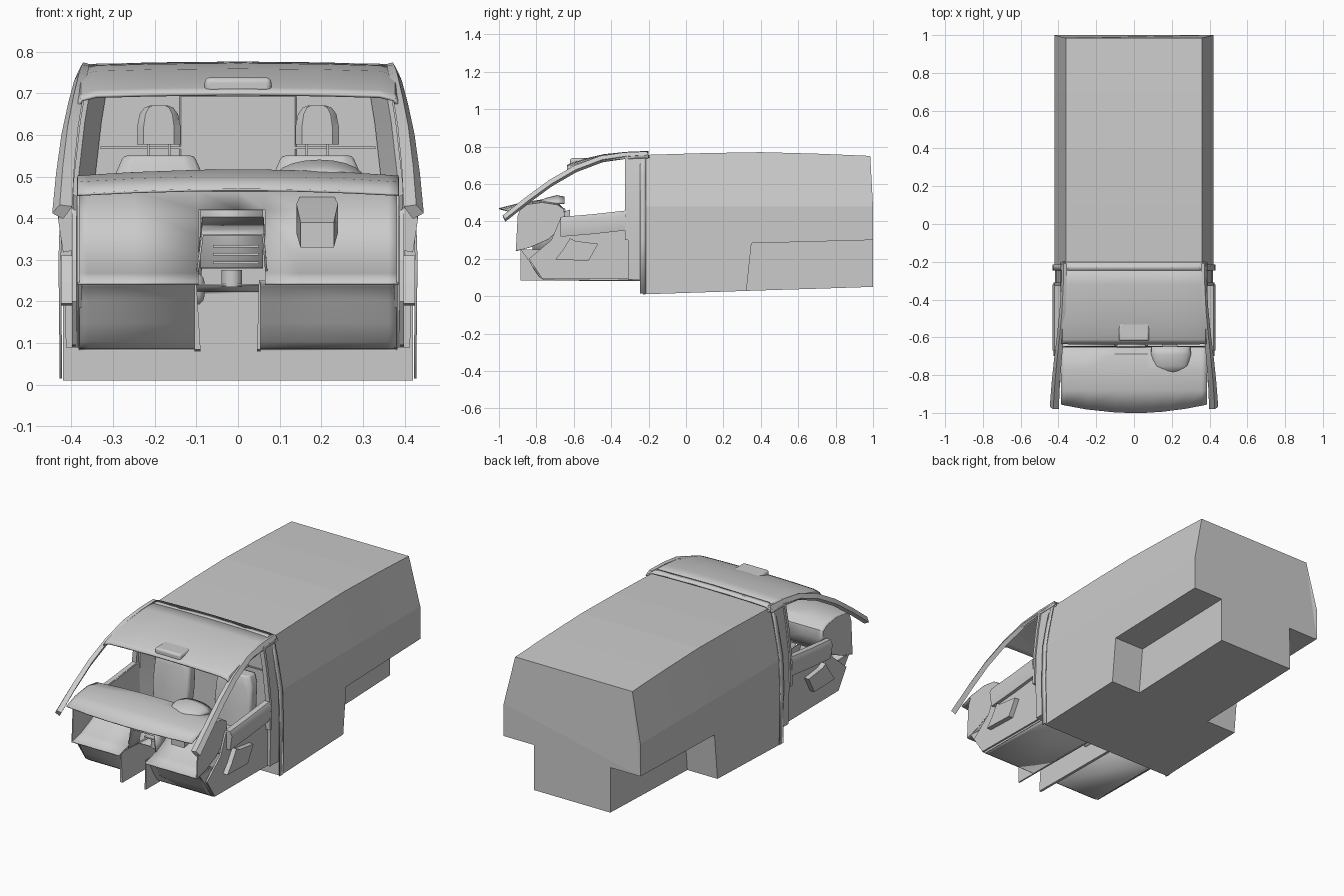
import bpy, bmesh, math
from mathutils import Vector

if "Cube" in bpy.data.objects:
    bpy.data.objects.remove(bpy.data.objects["Cube"])


def loft(name, rows, closed=False, cap=False, thick=0.0, smooth=True, drop=None):
    """Skin a list of equal-length point rows into one object."""
    bm = bmesh.new()
    vs = [[bm.verts.new(p) for p in r] for r in rows]
    n = len(rows[0])
    for a, b in zip(vs, vs[1:]):
        for i in range(n if closed else n - 1):
            j = (i + 1) % n
            bm.faces.new((a[i], a[j], b[j], b[i]))
    if cap:
        bm.faces.new(vs[0][::-1])
        bm.faces.new(vs[-1])
    bmesh.ops.recalc_face_normals(bm, faces=bm.faces)
    if drop:
        gone = [f for f in bm.faces if drop(f.calc_center_median())]
        bmesh.ops.delete(bm, geom=gone, context='FACES')
    me = bpy.data.meshes.new(name)
    bm.to_mesh(me)
    bm.free()
    ob = bpy.data.objects.new(name, me)
    bpy.context.collection.objects.link(ob)
    if thick:
        m = ob.modifiers.new("thickness", 'SOLIDIFY')
        m.thickness, m.offset = thick, 0
    if smooth:
        bpy.ops.object.select_all(action='DESELECT')
        bpy.context.view_layer.objects.active = ob
        ob.select_set(True)
        bpy.ops.object.shade_smooth_by_angle(angle=math.radians(35))
    return ob


def side_plate(name, outline, x0, x1, smooth=False):
    """Extrude a (y, z) outline from x0 to x1."""
    return loft(name, [[(x, y, z) for y, z in outline] for x in (x0, x1)], True, True, smooth=smooth)


def bevel(ob, width, segments=3):
    m = ob.modifiers.new("bevel", 'BEVEL')
    m.width, m.segments = width, segments
    return ob


def block(name, x0, x1, y0, y1, z0, z1, width=0.0):
    ob = side_plate(name, [(y0, z0), (y1, z0), (y1, z1), (y0, z1)], x0, x1, smooth=width > 0)
    return bevel(ob, width) if width else ob


def lerp(a, b, t):
    return a + (b - a) * t


# cargo body: lofted six-sided hull with wheel notches cut from the rear corners
def section(y, zb, zt):
    t = 0.015 if y > 0.9 else 0
    half = [(0.42, y, zb), (0.42, y, 0.48), (0.36, y - t, zt)]
    return half + [(-x, yy, z) for x, yy, z in half[::-1]]

body = loft("cargo_body", [section(-0.23, 0.01, 0.755), section(0.1, 0.021, 0.765),
                           section(0.4, 0.031, 0.77), section(0.7, 0.04, 0.762),
                           section(1.0, 0.05, 0.75)], True, True, smooth=False)
cutters = []
for s in (-1, 1):
    c = side_plate("notch_cutter", [(0.31, -0.1), (1.1, -0.1), (1.1, 0.303), (0.35, 0.283)], s * 0.235, s * 0.6)
    c.hide_render = True
    m = body.modifiers.new("notch", 'BOOLEAN')
    m.operation, m.object, m.solver = 'DIFFERENCE', c, 'EXACT'
    cutters.append(c)
bpy.context.view_layer.update()
body.data = bpy.data.meshes.new_from_object(body.evaluated_get(bpy.context.evaluated_depsgraph_get()))
body.modifiers.clear()
for c in cutters:
    bpy.data.objects.remove(c)

# hoop joining cab and cargo body
hoop = [(0.425, 0.015), (0.428, 0.3), (0.422, 0.49), (0.395, 0.64), (0.37, 0.755), (0.34, 0.768), (0, 0.773)]
hoop += [(-x, z) for x, z in hoop[-2::-1]]
loft("body_hoop", [[(x, y, z) for x, z in hoop] for y in (-0.245, -0.215)], thick=0.006)

# bulkhead raised panel
bevel(block("bulkhead_panel", -0.14, 0.14, -0.236, -0.228, 0.22, 0.695), 0.003, 1)
block("bulkhead_rib", -0.33, 0.33, -0.236, -0.229, 0.566, 0.572)

# roof lining
xs = [-0.385, -0.375, -0.34, -0.2, 0, 0.2, 0.34, 0.375, 0.385]
roof_line = [(-0.20, 0.772), (-0.32, 0.768), (-0.44, 0.755), (-0.54, 0.732), (-0.61, 0.71), (-0.635, 0.698)]
loft("roof_lining", [[(x, y, z - 0.05 * x * x - (0.025 if abs(x) > 0.38 else 0.007 if abs(x) > 0.37 else 0))
                      for x in xs] for y, z in roof_line], thick=0.008)
block("roof_console", -0.08, 0.08, -0.62, -0.52, 0.70, 0.738, 0.012)

# dashboard shell, open to the front, with a gap for the centre stack
def dash_row(x):
    q = (x / 0.385) ** 2
    pts = [(-1.0 + 0.045 * q, 0.468 - 0.012 * q), (-0.88, 0.498 - 0.014 * q), (-0.77, 0.514 - 0.015 * q),
           (-0.69, 0.502 - 0.015 * q), (-0.655, 0.465), (-0.65, 0.42), (-0.675, 0.36),
           (-0.74, 0.305), (-0.83, 0.265), (-0.91, 0.243)]
    return [(x, y, z) for y, z in pts]

loft("dashboard", [dash_row(x) for x in (-0.385, -0.36, -0.25, -0.095, 0, 0.065, 0.15, 0.27, 0.36, 0.385)],
     thick=0.006, drop=lambda c: -0.09 < c.x < 0.06 and c.z < 0.4)
for s in (-1, 1):
    end = [(y, z) for x, y, z in dash_row(0.38)[1:]] + [(-0.90, 0.43)]
    side_plate("dash_end", end, s * 0.38, s * 0.386)

# instrument hood and steering column shroud
hood = []
for y, w, h in ((-0.80, 0.04, 0.005), (-0.75, 0.09, 0.028), (-0.69, 0.105, 0.043), (-0.65, 0.1, 0.035)):
    hood.append([(0.195 + w * math.cos(a * math.pi / 10), y, 0.495 + h * math.sin(a * math.pi / 10)) for a in range(11)])
loft("instrument_hood", hood, thick=0.005)
loft("column_shroud", [[(0.19 + sx * w, y, zc + sz * h) for sx, sz in ((-1, -1), (1, -1), (1, 1), (-1, 1))]
                       for y, w, zc, h in ((-0.80, 0.04, 0.36, 0.03), (-0.70, 0.05, 0.40, 0.035),
                                           (-0.62, 0.035, 0.435, 0.028))], True, True)

# centre stack: hollow tapered box with shelf slats and a cup holder
stack = [[(-0.10, y, 0.25), (-0.085, y, 0.37 + k), (0.06, y, 0.37 + k), (0.07, y, 0.25)]
         for y, k in ((-0.82, -0.01), (-0.73, 0.0), (-0.64, 0.03))]
loft("centre_stack", stack, thick=0.006)
loft("stack_face", [[(x, y, z) for x in (-0.09, 0.06)] for y, z in ((-0.65, 0.47), (-0.63, 0.39), (-0.66, 0.28))], thick=0.006)
for i in range(3):
    block("stack_slat", -0.06, 0.05, -0.74 + i * 0.02, -0.66, 0.29 + i * 0.02, 0.296 + i * 0.02)
cup = [[(-0.015 + r * math.cos(a * math.pi / 8), -0.70, 0), (0, 0, 0)][0] for r in (0.025,) for a in range(16)]
loft("cup_holder", [[(x, -0.70 + 0.025 * math.sin(i * math.pi / 8), z) for i, (x, y, _) in enumerate(cup)]
                    for z in (0.235, 0.275)], True, True)

# footwells, tunnel and sills
toe = [(-0.885, 0.25), (-0.865, 0.238), (-0.845, 0.205), (-0.815, 0.15), (-0.785, 0.105), (-0.76, 0.088), (-0.24, 0.085)]
for s, inner in ((-1, 0.10), (1, 0.05)):
    loft("footwell", [[(s * x, y, z) for y, z in toe] for x in (inner, 0.36, 0.38)], thick=0.005)
    wall = [(-0.885, 0.25), (-0.885, 0.085), (-0.24, 0.08), (-0.24, 0.22), (-0.7, 0.24)]
    loft("tunnel_wall", [[(s * lerp(inner, 0.045, min(1, (0.25 - z) * 5)) if s > 0 else -0.045 - (0.055 if z > 0.2 else 0.045), y, z)
                          for y, z in wall]] * 1 + [[(s * (inner + 0.004), y, z) for y, z in wall]], True, True, smooth=False)
    side_plate("sill_wall", [(-0.885, 0.25), (-0.765, 0.088), (-0.24, 0.085), (-0.24, 0.25)], s * 0.375, s * 0.383)
loft("tunnel_roof", [[(x, y, z) for x in (-0.10, 0.05)] for y, z in ((-0.72, 0.24), (-0.5, 0.225), (-0.24, 0.22))], thick=0.005)

for s in (-1, 1):
    # door trim, waist rail and pocket
    side_plate("door_trim", [(-0.67, 0.42), (-0.32, 0.455), (-0.24, 0.455), (-0.24, 0.09),
                             (-0.77, 0.095), (-0.84, 0.2), (-0.72, 0.30)], s * 0.388, s * 0.398)
    loft("waist_rail", [[(s * x, y, z + k) for x, k in ((0.392, -0.095), (0.42, -0.10), (0.432, -0.02), (0.42, 0.006), (0.394, 0.006))]
                        for y, z in ((-0.67, 0.418), (-0.5, 0.432), (-0.32, 0.452))], True, True)
    side_plate("door_pocket", [(-0.70, 0.195), (-0.66, 0.245), (-0.62, 0.31), (-0.59, 0.295), (-0.47, 0.28),
                               (-0.52, 0.19)], s * 0.396, s * 0.425)
    # windscreen pillar running up into the roof rail
    path = [(0.42, -0.98, 0.42), (0.413, -0.86, 0.515), (0.402, -0.73, 0.61), (0.388, -0.6, 0.685),
            (0.376, -0.46, 0.738), (0.37, -0.33, 0.757), (0.368, -0.21, 0.762)]
    loft("windscreen_pillar", [[(s * (x + dx * lerp(1, 0.5, i / 6)), y + dy, z + dz) for dx, dy, dz in
                                ((-0.022, 0, 0.008), (0.008, 0, 0.012), (0.026, 0.012, -0.008), (0.0, 0.014, -0.022))]
                               for i, (x, y, z) in enumerate(path)], True, True)
    # rear door post and its narrow front seal
    post = [(0.405, 0.09), (0.41, 0.3), (0.405, 0.48), (0.388, 0.63), (0.368, 0.752)]
    loft("door_post", [[(s * (x + dx), y, z) for dx, y in ((-0.02, -0.31), (0.008, -0.31), (0.008, -0.235), (-0.06, -0.235))]
                       for x, z in post], True, True)
    loft("door_seal", [[(s * (x + dx), y, z) for dx, y in ((-0.01, -0.327), (0.016, -0.327), (0.016, -0.31), (-0.01, -0.31))]
                       for x, z in post[1:]], True, True)

    # seat: cushion, tapered back, headrest and posts
    cx = s * 0.19
    block("seat_base", cx - 0.09, cx + 0.09, -0.48, -0.26, 0.088, 0.2)
    block("seat_cushion", cx - 0.11, cx + 0.11, -0.53, -0.25, 0.19, 0.27, 0.025)
    back = loft("seat_back", [[(cx + dx * w, y + dy, z) for dx, dy in ((-1, -0.02), (-0.75, -0.035), (0.75, -0.035), (1, -0.02), (1, 0.035), (-1, 0.035))]
                              for y, z, w in ((-0.31, 0.24, 0.10), (-0.30, 0.38, 0.112), (-0.285, 0.5, 0.107), (-0.275, 0.55, 0.085))], True, True)
    bevel(back, 0.008, 2)
    head = loft("headrest", [[(cx + dx * w, -0.275 + dy, z) for dx, dy in ((-1, -0.015), (-0.7, -0.03), (0.7, -0.03), (1, -0.015), (1, 0.02), (-1, 0.02))]
                             for z, w in ((0.577, 0.052), (0.62, 0.052), (0.65, 0.046), (0.665, 0.035), (0.671, 0.02))], True, True)
    for d in (-0.025, 0.025):
        block("headrest_post", cx + d - 0.003, cx + d + 0.003, -0.278, -0.272, 0.54, 0.58)
